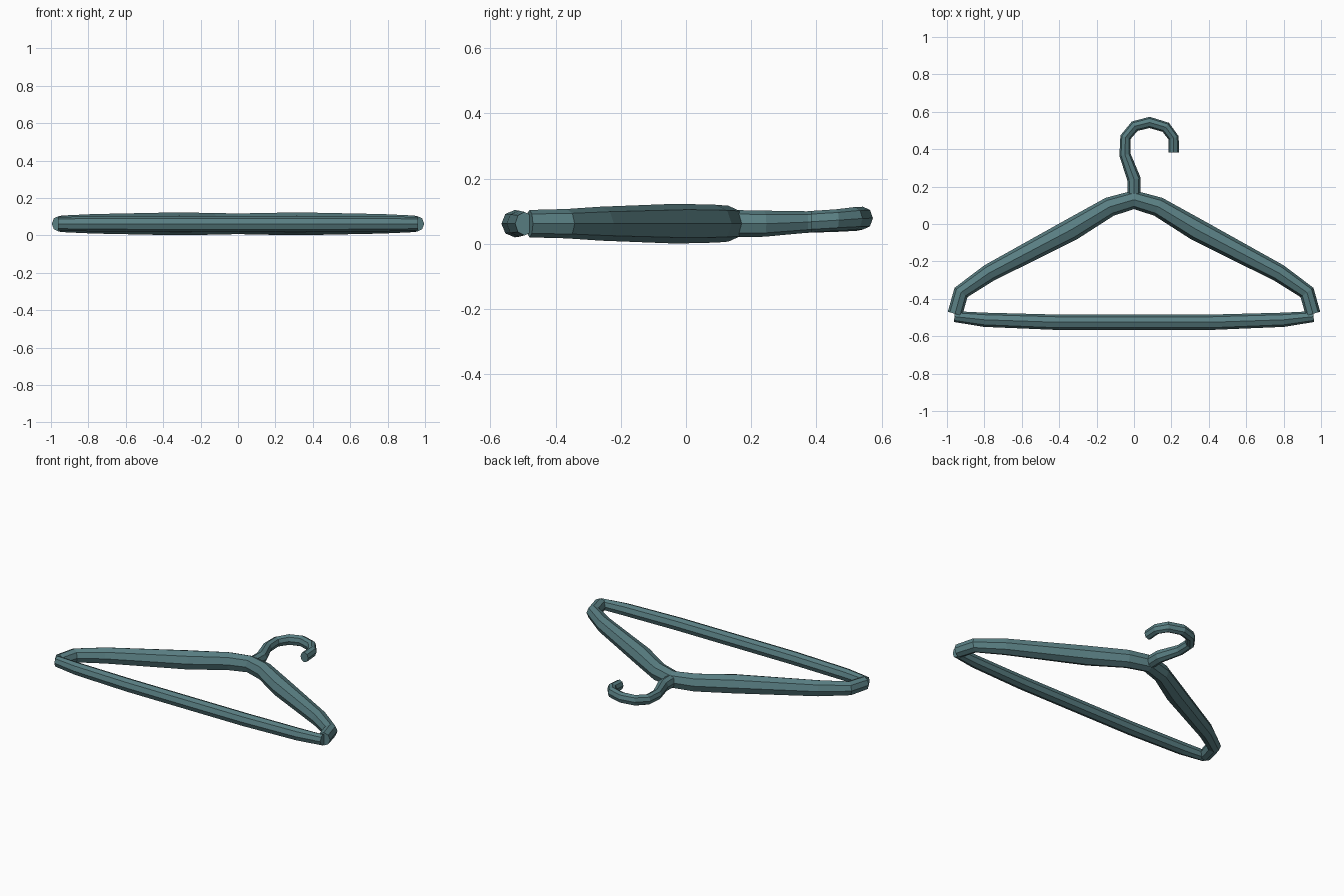
import bpy
import bmesh
from math import cos, sin, pi
from mathutils import Vector

default_cube = bpy.data.objects.get("Cube")
if default_cube:
    bpy.data.objects.remove(default_cube, do_unlink=True)

SIDES = 8
MID_Z = 0.062

# Single plastic colour
plastic = bpy.data.materials.new("grey_teal_plastic")
plastic.use_nodes = True
colour = (0.10, 0.21, 0.225, 1)
plastic.diffuse_color = colour
plastic.node_tree.nodes["Principled BSDF"].inputs["Base Color"].default_value = colour


def sweep(name, stations):
    """Mitred faceted tube; each station is x, y, z, half width, half height."""
    bm = bmesh.new()
    up = Vector((0, 0, 1))
    points = [Vector(s[:3]) for s in stations]
    directions = [(b - a).normalized() for a, b in zip(points, points[1:])]
    rings = []
    for i, (point, station) in enumerate(zip(points, stations)):
        before = directions[max(i - 1, 0)]
        after = directions[min(i, len(directions) - 1)]
        tangent = (before + after).normalized()
        side = tangent.cross(up).normalized()
        miter = 1 / max(tangent.dot(after), 0.5)
        half_width, half_height = station[3] * miter, station[4]
        ring = []
        for k in range(SIDES):
            angle = 2 * pi * k / SIDES
            offset = side * cos(angle) * half_width + up * sin(angle) * half_height
            ring.append(bm.verts.new(point + offset))
        rings.append(ring)
    for a, b in zip(rings, rings[1:]):
        for k in range(SIDES):
            n = (k + 1) % SIDES
            bm.faces.new((a[k], a[n], b[n], b[k]))
    bm.faces.new(rings[0])
    bm.faces.new(rings[-1])
    bmesh.ops.recalc_face_normals(bm, faces=bm.faces)
    mesh = bpy.data.meshes.new(name)
    bm.to_mesh(mesh)
    bm.free()
    mesh.materials.append(plastic)
    obj = bpy.data.objects.new(name, mesh)
    bpy.context.collection.objects.link(obj)
    return obj


def mirrored(half):
    """Complete a path that starts on the centre line with its mirror image."""
    full = [(x, y, MID_Z, w, h) for x, y, w, h in half]
    return [(-s[0], *s[1:]) for s in reversed(full) if s[0] > 0] + full


# Sloping shoulders, thickest part way down each arm
sweep("shoulder_arms", mirrored([
    (0, 0.13, 0.048, 0.055),
    (0.13, 0.092, 0.052, 0.058),
    (0.335, -0.03, 0.06, 0.061),
    (0.775, -0.262, 0.048, 0.052),
    (0.925, -0.366, 0.04, 0.045),
    (0.957, -0.48, 0.04, 0.042),
]))

# Trouser bar along the bottom
sweep("bottom_bar", mirrored([
    (0.42, -0.525, 0.041, 0.042),
    (0.8, -0.512, 0.038, 0.04),
    (0.96, -0.495, 0.029, 0.036),
]))

# Neck and curled hook
sweep("hook", [
    (0, 0.13, MID_Z, 0.034, 0.042),
    (0, 0.24, MID_Z, 0.036, 0.04),
    (-0.048, 0.37, 0.067, 0.03, 0.033),
    (-0.046, 0.463, 0.07, 0.027, 0.033),
    (0.004, 0.523, 0.075, 0.028, 0.035),
    (0.083, 0.543, 0.079, 0.029, 0.035),
    (0.17, 0.517, 0.078, 0.028, 0.035),
    (0.212, 0.46, 0.073, 0.027, 0.033),
    (0.212, 0.383, 0.068, 0.028, 0.033),
])
